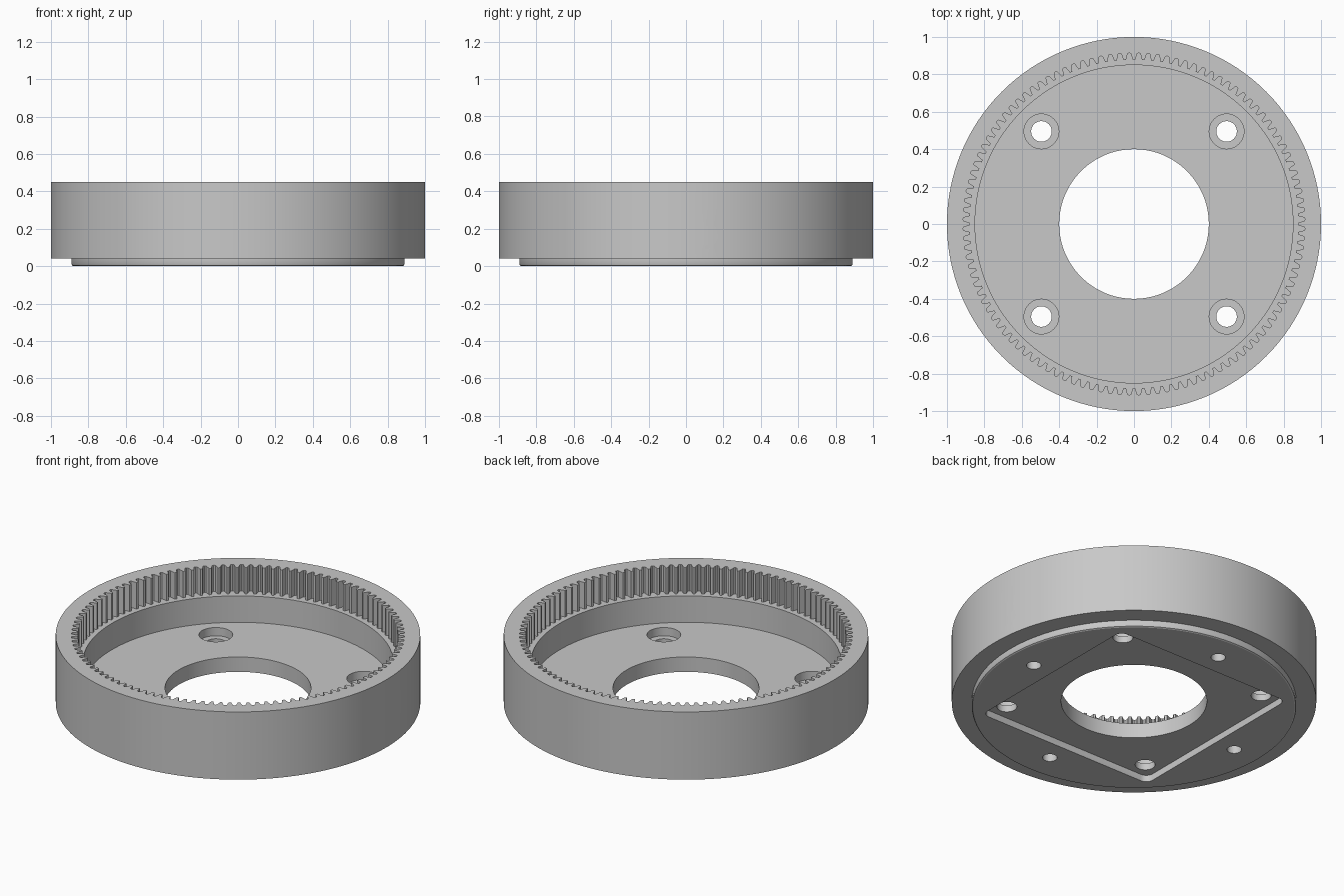
import bpy
import bmesh
from math import sin, cos, tau, pi, radians
from mathutils import Matrix, Vector

cube = bpy.data.objects.get("Cube")
if cube:
    bpy.data.objects.remove(cube, do_unlink=True)

grey = bpy.data.materials.new("plain_grey")
grey.use_nodes = True
COLOUR = (0.58, 0.58, 0.58, 1)
grey.diffuse_color = COLOUR
grey.node_tree.nodes["Principled BSDF"].inputs["Base Color"].default_value = COLOUR


def finish(name, bm):
    bmesh.ops.recalc_face_normals(bm, faces=bm.faces[:])
    mesh = bpy.data.meshes.new(name)
    bm.to_mesh(mesh)
    bm.free()
    mesh.materials.append(grey)
    obj = bpy.data.objects.new(name, mesh)
    bpy.context.collection.objects.link(obj)
    return obj


def lathe(name, profile, steps):
    """Revolve a closed (radius, height) profile around z."""
    bm = bmesh.new()
    rings = []
    for i in range(steps):
        a = tau * i / steps
        rings.append([bm.verts.new((r * cos(a), r * sin(a), z)) for r, z in profile])
    n = len(profile)
    for i in range(steps):
        a, b = rings[i], rings[(i + 1) % steps]
        for j in range(n):
            k = (j + 1) % n
            bm.faces.new((a[j], b[j], b[k], a[k]))
    return finish(name, bm)


def prism(name, outline, low, high, matrix=Matrix()):
    """Extrude a flat outline from low to high along z, then place it."""
    bm = bmesh.new()
    base = bm.faces.new([bm.verts.new((x, y, low)) for x, y in outline])
    moved = bmesh.ops.extrude_face_region(bm, geom=[base])["geom"]
    verts = [v for v in moved if isinstance(v, bmesh.types.BMVert)]
    bmesh.ops.translate(bm, verts=verts, vec=(0, 0, high - low))
    bm.transform(matrix)
    return finish(name, bm)


def arc(cx, cy, r, start, end, steps):
    """Points from the start angle up to, but not including, the end."""
    return [(cx + r * cos(start + (end - start) * i / steps),
             cy + r * sin(start + (end - start) * i / steps)) for i in range(steps)]


def cut(target, cutter):
    mod = target.modifiers.new("cut", "BOOLEAN")
    mod.operation = "DIFFERENCE"
    mod.solver = "EXACT"
    mod.object = cutter
    bpy.ops.object.select_all(action="DESELECT")
    bpy.context.view_layer.objects.active = target
    target.select_set(True)
    bpy.ops.object.modifier_apply(modifier=mod.name)
    bpy.data.objects.remove(cutter, do_unlink=True)


# Round housing: outer wall, floor with centre hole, and stepped boss below
FLOOR, RIM, STEP = 0.13, 0.45, 0.04
housing = lathe("ring_gear_housing", [
    (0.4, 0), (0.88, 0), (0.887, 0.004), (0.89, 0.011), (0.89, STEP),
    (1, STEP), (1, RIM), (0.85, RIM), (0.85, FLOOR), (0.4, FLOOR)], 128)

# Internal gear teeth in the upper wall
TEETH = 112
tooth = [(-0.13, 0.878), (0.13, 0.878), (0.25, 0.898), (0.33, 0.912),
         (0.5, 0.915), (0.67, 0.912), (0.75, 0.898)]
gear = []
for i in range(TEETH):
    for step, r in tooth:
        a = tau * (i + step) / TEETH
        gear.append((r * cos(a), r * sin(a)))
cut(housing, prism("gear_cutter", gear, 0.29, 0.6))

# Rounded square pocket underneath
HALF, ROUND = 0.59, 0.045
square = []
for i in range(4):
    a = pi / 2 * i
    centre = Matrix.Rotation(a, 2) @ Vector((HALF - ROUND, HALF - ROUND))
    square += arc(centre.x, centre.y, ROUND, a, a + pi / 2, 6)
    square.append((centre.x + ROUND * cos(a + pi / 2), centre.y + ROUND * sin(a + pi / 2)))
cut(housing, prism("pocket_cutter", square, -0.1, STEP))

# Counterbored screw holes, and blind holes between them
for i in range(4):
    a = pi / 2 * i
    x, y = 0.7 * cos(a + pi / 4), 0.7 * sin(a + pi / 4)
    cut(housing, prism("screw_cutter", arc(x, y, 0.055, 0, tau, 32), -0.1, 0.25))
    cut(housing, prism("counterbore_cutter", arc(x, y, 0.093, 0, tau, 40), 0.08, 0.25))
    x, y = 0.718 * cos(a), 0.718 * sin(a)
    cut(housing, prism("blind_cutter", arc(x, y, 0.04, 0, tau, 28), -0.1, 0.09))

# Wire channel with a peaked top, through the wall and along the floor
channel = arc(0, 0, 0.065, radians(108), radians(432), 44)
channel += [(0.02, 0.062), (0.008, 0.07), (0, 0.083), (-0.008, 0.07)]
along_x = Matrix(((0, 0, 1, 0), (1, 0, 0, 0.115), (0, 1, 0, 0.175), (0, 0, 0, 1)))
cut(housing, prism("channel_cutter", channel, 0.25, 1.2, along_x))

# Smooth round walls, crisp edges
bpy.ops.object.select_all(action="DESELECT")
housing.select_set(True)
bpy.context.view_layer.objects.active = housing
bpy.ops.object.shade_smooth_by_angle(angle=radians(25))
